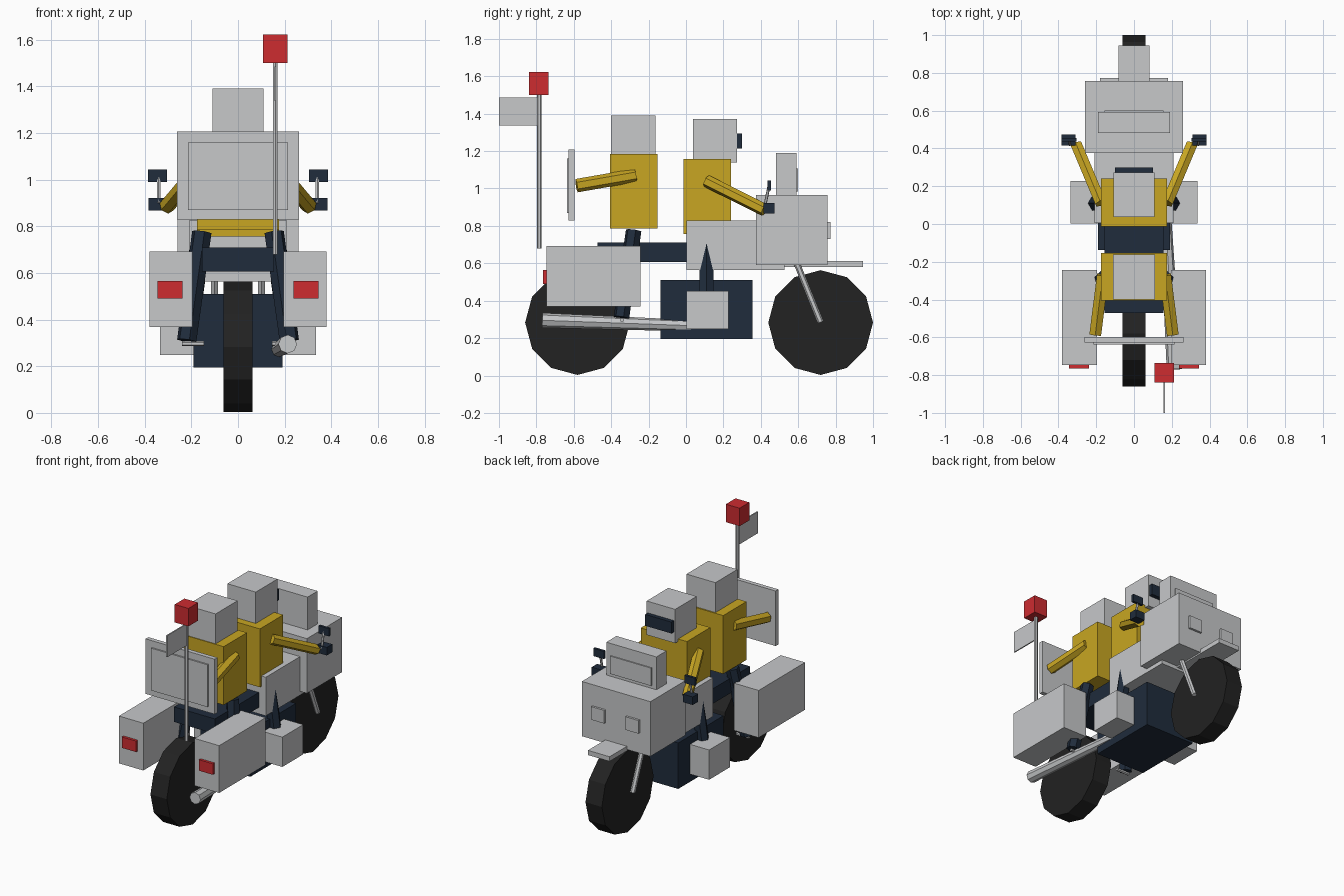
import bpy
from mathutils import Vector

cube = bpy.data.objects.get("Cube")
if cube:
    bpy.data.objects.remove(cube, do_unlink=True)


def material(name, r, g, b):
    m = bpy.data.materials.new(name)
    m.use_nodes = True
    m.diffuse_color = (r, g, b, 1)
    m.node_tree.nodes["Principled BSDF"].inputs["Base Color"].default_value = (r, g, b, 1)
    return m


GREY = material("light grey", 0.57, 0.58, 0.59)
YELLOW = material("jacket yellow", 0.58, 0.38, 0.016)
RED = material("signal red", 0.61, 0.025, 0.03)
NAVY = material("dark navy", 0.014, 0.025, 0.045)
BLACK = material("tyre black", 0.016, 0.016, 0.016)


def box(name, mat, x, y, z):
    """Box from (low, high) ranges on each axis."""
    bpy.ops.mesh.primitive_cube_add(size=1, location=[(a + b) / 2 for a, b in (x, y, z)])
    ob = bpy.context.object
    ob.scale = [b - a for a, b in (x, y, z)]
    bpy.ops.object.transform_apply(location=False, rotation=False, scale=True)
    ob.name = name
    ob.data.materials.append(mat)
    return ob


def rod(name, mat, start, end, r1, r2=None, sides=6):
    """Straight faceted rod between two points."""
    a, b = Vector(start), Vector(end)
    d = b - a
    bpy.ops.mesh.primitive_cone_add(vertices=sides, radius1=r1, radius2=r2 or r1,
                                    depth=d.length, location=(a + b) / 2,
                                    rotation=d.to_track_quat("Z", "Y").to_euler())
    ob = bpy.context.object
    ob.name = name
    ob.data.materials.append(mat)
    return ob


def pair_box(name, mat, x, y, z):
    box("left_" + name, mat, x, y, z)
    box("right_" + name, mat, (-x[1], -x[0]), y, z)


def pair_rod(name, mat, start, end, r, sides=6):
    for side, s in (("left_", 1), ("right_", -1)):
        rod(side + name, mat, (s * start[0], *start[1:]), (s * end[0], *end[1:]), r, sides=sides)


# Wheels
for name, y in (("rear_wheel", -0.58), ("front_wheel", 0.72)):
    rod(name, BLACK, (-0.062, y, 0.283), (0.062, y, 0.283), 0.28, sides=12)

# Engine, seat and fairing
box("engine", NAVY, (-0.19, 0.19), (-0.137, 0.356), (0.195, 0.51))
box("seat", NAVY, (-0.155, 0.155), (-0.472, 0.02), (0.607, 0.71))
box("tank_fairing", GREY, (-0.208, 0.208), (0.004, 0.527), (0.563, 0.828))
box("front_fairing", GREY, (-0.26, 0.26), (0.375, 0.757), (0.59, 0.965))
box("windshield", GREY, (-0.19, 0.19), (0.482, 0.592), (0.96, 1.19))
box("windshield_panel", GREY, (-0.155, 0.155), (0.59, 0.6), (0.985, 1.107))
pair_box("headlight", GREY, (0.08, 0.18), (0.75, 0.772), (0.73, 0.82))
box("front_mudguard", GREY, (-0.082, 0.082), (0.52, 0.945), (0.58, 0.612))
pair_rod("fork", GREY, (0.1, 0.58, 0.63), (0.1, 0.72, 0.285), 0.017)

# Luggage and tail lights
pair_box("pannier", GREY, (0.195, 0.38), (-0.747, -0.244), (0.368, 0.692))
pair_box("tail_light", RED, (0.238, 0.345), (-0.765, -0.74), (0.49, 0.565))
pair_box("side_case", GREY, (0.175, 0.335), (0.002, 0.228), (0.248, 0.452))

# Exhaust and foot pegs
rod("exhaust", GREY, (0.165, 0.07, 0.265), (0.213, -0.77, 0.295), 0.03, 0.04, sides=8)
pair_rod("foot_peg", GREY, (0.145, -0.342, 0.297), (0.24, -0.342, 0.297), 0.011)

# Handlebars and mirrors
pair_box("grip", NAVY, (0.31, 0.383), (0.415, 0.474), (0.867, 0.922))
pair_rod("mirror_stalk", GREY, (0.34, 0.42, 0.9), (0.34, 0.443, 1.01), 0.008)
pair_box("mirror", NAVY, (0.305, 0.385), (0.436, 0.454), (0.99, 1.043))

# Driver
box("driver_torso", YELLOW, (-0.175, 0.175), (-0.013, 0.24), (0.757, 1.157))
box("driver_helmet", GREY, (-0.108, 0.108), (0.038, 0.272), (1.14, 1.372))
box("driver_visor", NAVY, (-0.1, 0.1), (0.265, 0.3), (1.215, 1.293))
pair_rod("driver_arm", YELLOW, (0.175, 0.11, 1.04), (0.305, 0.42, 0.885), 0.034)
pair_rod("driver_leg", NAVY, (0.155, 0.11, 0.775), (0.22, 0.11, 0.31), 0.043)

# Passenger
box("passenger_torso", YELLOW, (-0.175, 0.175), (-0.405, -0.153), (0.785, 1.185))
box("passenger_head", GREY, (-0.11, 0.11), (-0.4, -0.162), (1.17, 1.39))
pair_rod("passenger_arm", YELLOW, (0.165, -0.27, 1.07), (0.205, -0.585, 1.015), 0.036)
pair_rod("passenger_leg", NAVY, (0.155, -0.28, 0.775), (0.22, -0.345, 0.31), 0.043)

# Carried panel at the rear
box("rear_panel", GREY, (-0.262, 0.262), (-0.627, -0.597), (0.83, 1.207))
box("rear_panel_face", GREY, (-0.215, 0.215), (-0.637, -0.62), (0.87, 1.16))

# Mast with flag and beacon
rod("mast", GREY, (0.16, -0.785, 0.68), (0.16, -0.785, 1.52), 0.012)
box("flag", GREY, (0.156, 0.164), (-1.0, -0.785), (1.337, 1.485))
box("beacon", RED, (0.108, 0.212), (-0.84, -0.735), (1.5, 1.623))
